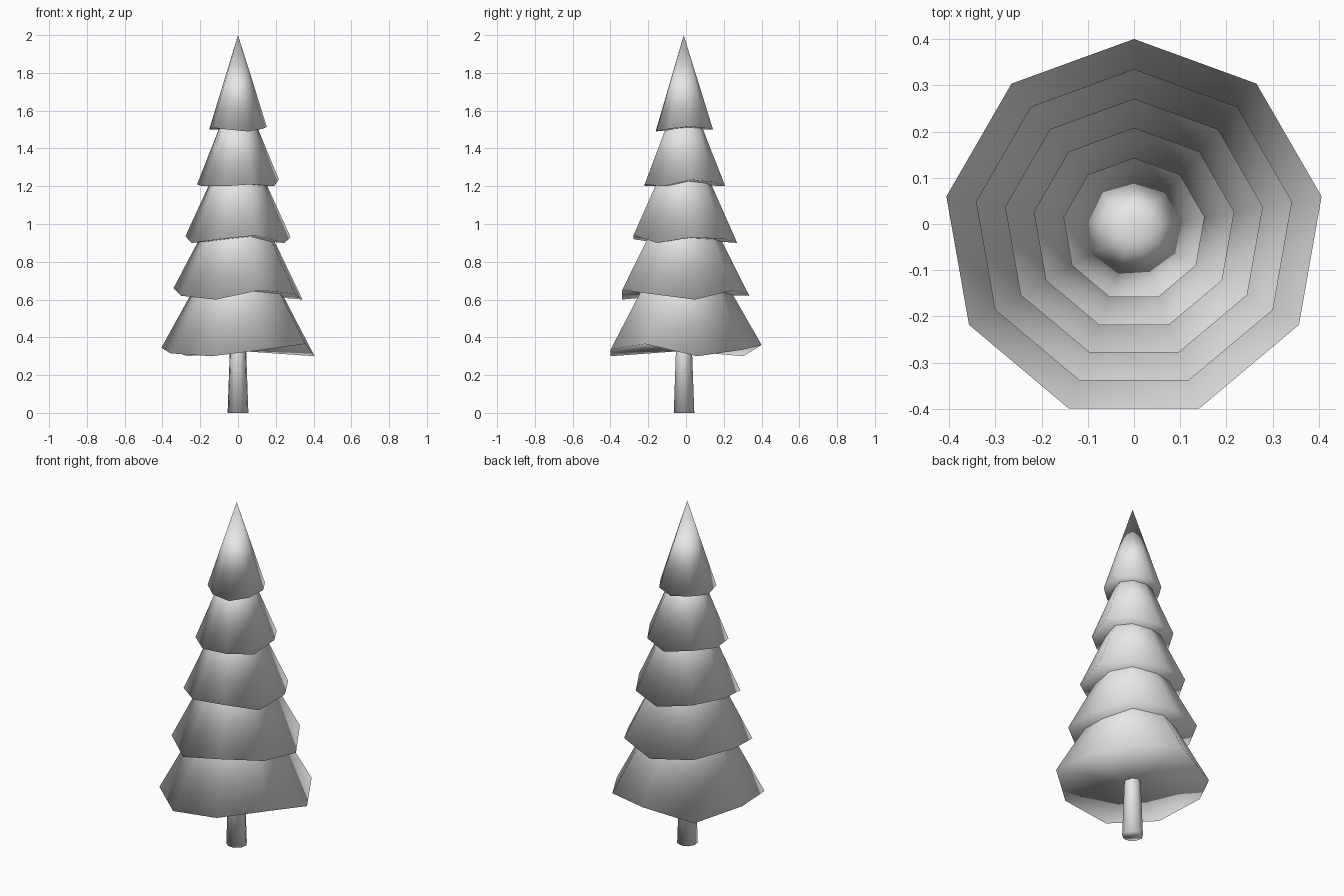
import bpy
import bmesh
from math import cos, sin, radians

default = bpy.data.objects.get("Cube")
if default:
    bpy.data.objects.remove(default, do_unlink=True)

SIDES = 9
CENTRE_Y = -0.012

grey = bpy.data.materials.new("plain_grey")
grey.use_nodes = True
grey.diffuse_color = (0.8, 0.8, 0.8, 1)
grey.node_tree.nodes["Principled BSDF"].inputs["Base Color"].default_value = (0.8, 0.8, 0.8, 1)


def ring(bm, radius, heights):
    """Ring of vertices, starting at the back, one height per corner."""
    step = 360 / SIDES
    return [bm.verts.new((radius * cos(radians(90 + i * step)),
                          radius * sin(radians(90 + i * step)), z))
            for i, z in enumerate(heights)]


def fan(bm, loop, z):
    """Close a ring with triangles that meet on the axis."""
    tip = bm.verts.new((0, 0, z))
    for i, v in enumerate(loop):
        bm.faces.new((v, loop[(i + 1) % SIDES], tip))


def finish(bm, name):
    bmesh.ops.recalc_face_normals(bm, faces=bm.faces)
    for face in bm.faces:
        face.smooth = True
    mesh = bpy.data.meshes.new(name)
    bm.to_mesh(mesh)
    bm.free()
    mesh.materials.append(grey)
    obj = bpy.data.objects.new(name, mesh)
    obj.location.y = CENTRE_Y
    bpy.context.collection.objects.link(obj)


def branch_tier(name, radius, base, tip, lifts):
    """Closed cone with an uneven rim; lifts are hundredths above the base."""
    bm = bmesh.new()
    rim = ring(bm, radius, [base + lift / 100 for lift in lifts])
    fan(bm, rim, tip)
    fan(bm, rim, base + sum(lifts) / SIDES / 100)
    finish(bm, name)


# Branch tiers, lowest first
branch_tier("branches_lowest", 0.412, 0.3, 1.08, (6, 0, 4.5, 1.5, 0, 3.5, 6.5, 0, 3.5))
branch_tier("branches_lower", 0.347, 0.6, 1.31, (2, 4, 6, 2, 0, 5, 3, 0, 5))
branch_tier("branches_middle", 0.283, 0.9, 1.54, (0, 3, 3.5, 0, 2, 4, 0, 3, 2))
branch_tier("branches_upper", 0.22, 1.2, 1.76, (0, 2, 1, 0, 0, 1, 0, 3.5, 2))
branch_tier("branches_top", 0.155, 1.5, 2.0, (0, 1, 0, 1, 0, -1, 0.5, 1.5, 1))

# Trunk, tapering up into the branches
bm = bmesh.new()
foot = ring(bm, 0.056, [0] * SIDES)
head = ring(bm, 0.034, [0.6] * SIDES)
for i in range(SIDES):
    j = (i + 1) % SIDES
    bm.faces.new((foot[i], foot[j], head[j], head[i]))
bm.faces.new(foot)
bm.faces.new(head)
finish(bm, "trunk")
